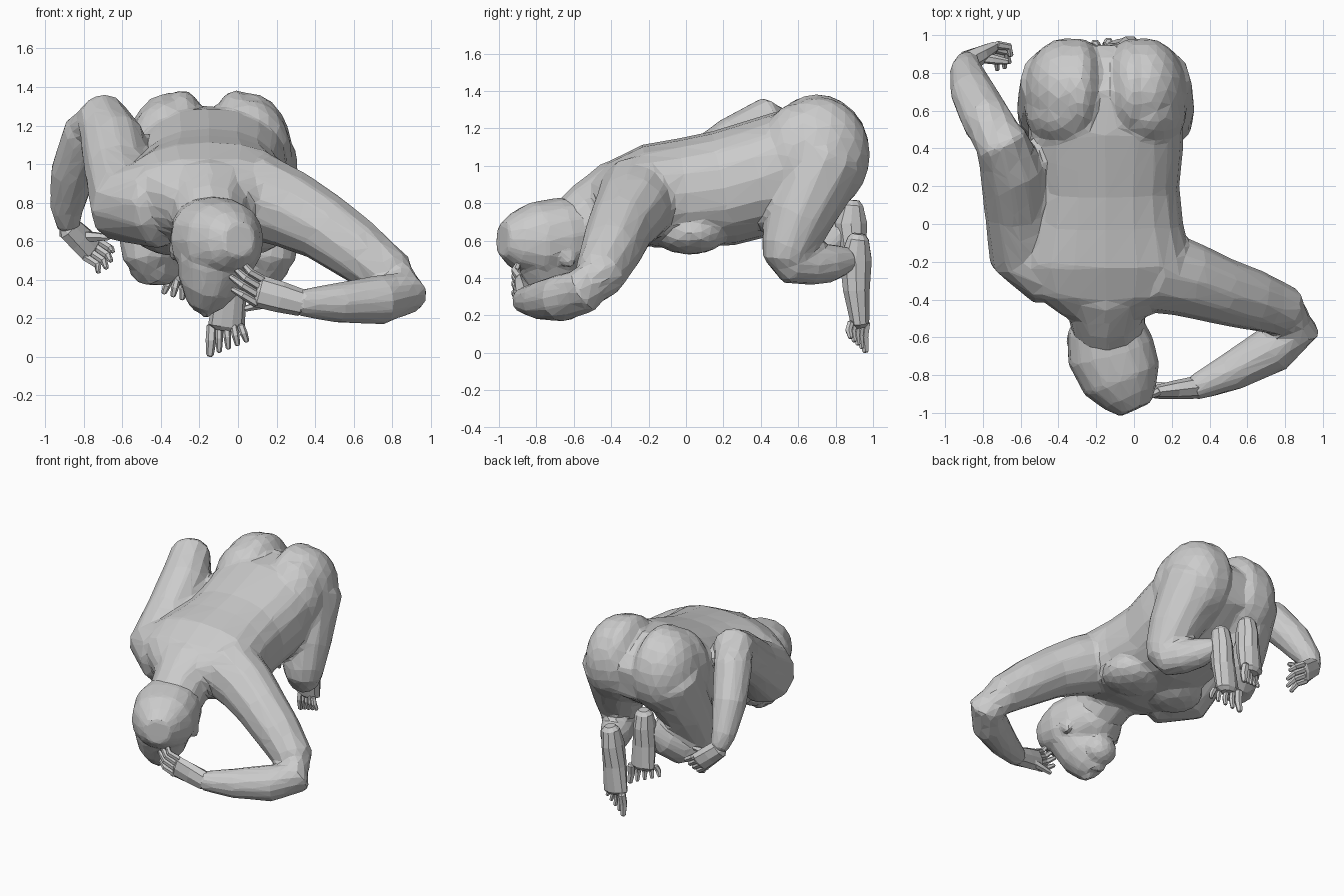
import bpy, bmesh
from math import cos, sin, pi
from mathutils import Vector, Matrix

X, Y, Z = Vector((1, 0, 0)), Vector((0, 1, 0)), Vector((0, 0, 1))
CX = -0.15  # body's plane of symmetry


def tube(bm, pts, side, n=12, power=1.0):
    """Loft closed elliptical rings through points (x, y, z, width radius, height radius)."""
    pts = [(Vector(p[:3]), p[3], p[-1]) for p in pts]
    rings = []
    last = len(pts) - 1
    for i, (c, rw, rh) in enumerate(pts):
        t = (pts[min(i + 1, last)][0] - pts[max(i - 1, 0)][0]).normalized()
        w = (side - t * side.dot(t)).normalized()
        h = t.cross(w)
        steps = [(0, 1)]
        cap = 0.45 * min(rw, rh)
        if i == 0:
            steps = [(-cap, 0.6), (0, 1)]
        elif i == last:
            steps = [(0, 1), (cap, 0.6)]
        for off, k in steps:
            ring = []
            for j in range(n):
                a = 2 * pi * j / n
                ca, sa = cos(a), sin(a)
                ca = abs(ca) ** power * (1 if ca > 0 else -1)
                sa = abs(sa) ** power * (1 if sa > 0 else -1)
                ring.append(bm.verts.new(c + t * off + w * ca * rw * k + h * sa * rh * k))
            rings.append(ring)
    for a, b in zip(rings, rings[1:]):
        for j in range(n):
            bm.faces.new((a[j], a[(j + 1) % n], b[(j + 1) % n], b[j]))
    bm.faces.new(rings[0][::-1])
    bm.faces.new(rings[-1])


def blob(bm, c, r, tilt=0):
    m = Matrix.Translation(c) @ Matrix.Rotation(tilt, 4, 'X') @ Matrix.Diagonal((*r, 1))
    bmesh.ops.create_icosphere(bm, subdivisions=3, radius=1, matrix=m)


def finish(bm, name):
    bmesh.ops.recalc_face_normals(bm, faces=bm.faces[:])
    me = bpy.data.meshes.new(name)
    bm.to_mesh(me)
    bm.free()
    ob = bpy.data.objects.new(name, me)
    bpy.context.collection.objects.link(ob)
    return ob


def fuse(ob, voxel, ratio):
    m = ob.modifiers.new("fuse", 'REMESH')
    m.mode = 'VOXEL'
    m.voxel_size = voxel
    m = ob.modifiers.new("soften", 'SMOOTH')
    m.factor, m.iterations = 0.5, 6
    m = ob.modifiers.new("facets", 'DECIMATE')
    m.ratio = ratio


# Body: torso, arms, legs fused into one faceted skin
body = bmesh.new()
torso = [  # y, top z, bottom z, half width
    (0.85, 1.20, 0.82, 0.28), (0.72, 1.30, 0.76, 0.37), (0.56, 1.30, 0.70, 0.41),
    (0.40, 1.25, 0.62, 0.41), (0.20, 1.19, 0.57, 0.39), (0.00, 1.15, 0.56, 0.41),
    (-0.20, 1.115, 0.56, 0.46), (-0.34, 1.04, 0.59, 0.42), (-0.44, 0.95, 0.60, 0.27)]
tube(body, [(CX, y, (a + b) / 2, w, (a - b) / 2) for y, a, b, w in torso], X, 20, 0.85)

ankles = {1: (0.0, 0.87, 0.50), -1: (-0.28, 0.86, 0.66)}
for s in (1, -1):
    blob(body, (CX + s * 0.21, 0.71, 1.06), (0.22, 0.275, 0.31))        # buttock
    blob(body, (CX + s * 0.14, 0.70, 1.07), (0.145, 0.285, 0.315))      # inner buttock
    blob(body, (CX + s * 0.21, 0.60, 1.04), (0.22, 0.21, 0.30))         # hip
    blob(body, (CX + s * 0.18, 0.02, 0.64), (0.21, 0.20, 0.115))        # chest
    ax, ay, az = ankles[s]
    kx = CX + s * 0.32
    tube(body, [(CX + s * 0.23, 0.75, 1.05, 0.225), (CX + s * 0.25, 0.68, 0.90, 0.215),
                (CX + s * 0.29, 0.60, 0.72, 0.185), (kx, 0.545, 0.56, 0.145),
                (kx, 0.54, 0.50, 0.13)], X)                             # thigh
    tube(body, [(kx, 0.54, 0.49, 0.12), ((kx * 2 + ax) / 3, 0.66, 0.48, 0.12),
                ((kx + ax * 2) / 3, 0.77, (az + 0.46) / 2, 0.105),
                (ax, ay, az, 0.07)], X)                                 # shin

# Right arm reaches out and folds back to the head
tube(body, [(0.08, -0.24, 0.84, 0.23), (0.28, -0.29, 0.76, 0.205), (0.45, -0.35, 0.67, 0.18),
            (0.62, -0.40, 0.55, 0.165), (0.79, -0.46, 0.42, 0.14), (0.865, -0.55, 0.33, 0.125),
            (0.74, -0.66, 0.295, 0.13), (0.52, -0.78, 0.28, 0.105),
            (0.32, -0.87, 0.28, 0.07)], Z)
# Left arm rises behind the back, forearm hanging
tube(body, [(-0.40, -0.22, 0.80, 0.24), (-0.58, -0.11, 0.80, 0.215), (-0.62, 0.09, 0.96, 0.175),
            (-0.65, 0.30, 1.12, 0.17), (-0.70, 0.43, 1.225, 0.145), (-0.78, 0.55, 1.15, 0.135),
            (-0.855, 0.70, 0.95, 0.12), (-0.89, 0.82, 0.76, 0.085),
            (-0.88, 0.86, 0.68, 0.065)], X)
# Neck
tube(body, [(CX, -0.32, 0.85, 0.26, 0.21), (-0.145, -0.48, 0.73, 0.205),
            (-0.13, -0.60, 0.635, 0.19)], X)
fuse(finish(body, "body"), 0.018, 0.045)

# Head, crown forward and face down
head = bmesh.new()
tube(head, [(-0.155, -0.53, 0.64, 0.20, 0.20), (-0.125, -0.67, 0.615, 0.235, 0.215),
            (-0.065, -0.82, 0.60, 0.215, 0.205), (-0.02, -0.92, 0.605, 0.15, 0.15)], X, 16, 0.9)
tube(head, [(-0.12, -0.73, 0.50, 0.20, 0.20), (-0.15, -0.69, 0.38, 0.165, 0.18),
            (-0.175, -0.65, 0.30, 0.11, 0.14)], X, 14)      # face
blob(head, (-0.165, -0.56, 0.38), (0.12, 0.10, 0.11))       # jaw
blob(head, (-0.165, -0.70, 0.255), (0.035, 0.06, 0.055))    # nose
blob(head, (-0.18, -0.60, 0.27), (0.06, 0.035, 0.035))      # lips
blob(head, (-0.335, -0.62, 0.56), (0.022, 0.045, 0.07), 0.5)  # ears
blob(head, (0.08, -0.64, 0.52), (0.022, 0.045, 0.07), 0.5)
fuse(finish(head, "head"), 0.014, 0.06)


def hand(name, wrist, knuckle, tip, side, spread, bend, thumb):
    """Flat palm, four two-jointed fingers and a thumb."""
    bm = bmesh.new()
    w, k, t = Vector(wrist), Vector(knuckle), Vector(tip)
    side = side.normalized()
    tube(bm, [(*w, 0.07, 0.06), (*w.lerp(k, 0.5), spread * 0.95, 0.05),
              (*k, spread, 0.035)], side, 8)
    for i in range(4):
        base = k + side * spread * (i - 1.5) * 0.5
        reach = (t - k) * (0.85, 1.0, 0.95, 0.75)[i]
        mid = base + reach * 0.5 + Vector(bend)
        end = base + reach + side * spread * (i - 1.5) * 0.1
        tube(bm, [(*base, 0.023), (*mid, 0.021), (*end, 0.014)], side, 6)
    root, end = w.lerp(k, 0.4), Vector(thumb)
    tube(bm, [(*root, 0.03), (*root.lerp(end, 0.55), 0.026), (*end, 0.016)], Y + side * 0.3, 6)
    finish(bm, name)


hand("right_hand", (0.33, -0.865, 0.28), (0.11, -0.89, 0.34), (-0.03, -0.89, 0.44),
     Vector((0.25, 0, 1)), 0.085, (-0.01, -0.025, 0), (0.04, -0.85, 0.25))
hand("left_hand", (-0.88, 0.86, 0.67), (-0.76, 0.92, 0.56), (-0.67, 0.84, 0.48),
     Vector((0.5, 0.4, 0.6)), 0.08, (0.03, 0.02, -0.01), (-0.67, 0.86, 0.62))


def foot(name, heel, ball, toe_len, s):
    """Sole faces backward, toes hang down; the big toe is on side s."""
    bm = bmesh.new()
    h, b = Vector(heel), Vector(ball)
    tube(bm, [(*h, 0.065, 0.06), (*(h.lerp(b, 0.25) - Y * 0.015), 0.075, 0.09),
              (*(h.lerp(b, 0.6) - Y * 0.015), 0.085, 0.075), (*b, 0.095, 0.052)], X, 10)
    for i in range(5):
        base = b + X * s * (0.075 - 0.0375 * i) - Y * (0.02 * i - 0.03)
        d = Vector((s * 0.01 * (1 - i), 0.0, -toe_len * (1 - 0.12 * i)))
        r = 0.028 if i == 0 else 0.02
        tube(bm, [(*base, r), (*(base + d * 0.5 - Y * 0.01), r), (*(base + d), r * 0.7)], X, 6)
    finish(bm, name)


foot("right_foot", (-0.01, 0.92, 0.61), (-0.06, 0.93, 0.16), 0.15, -1)
foot("left_foot", (-0.27, 0.89, 0.79), (-0.28, 0.92, 0.40), 0.13, 1)
